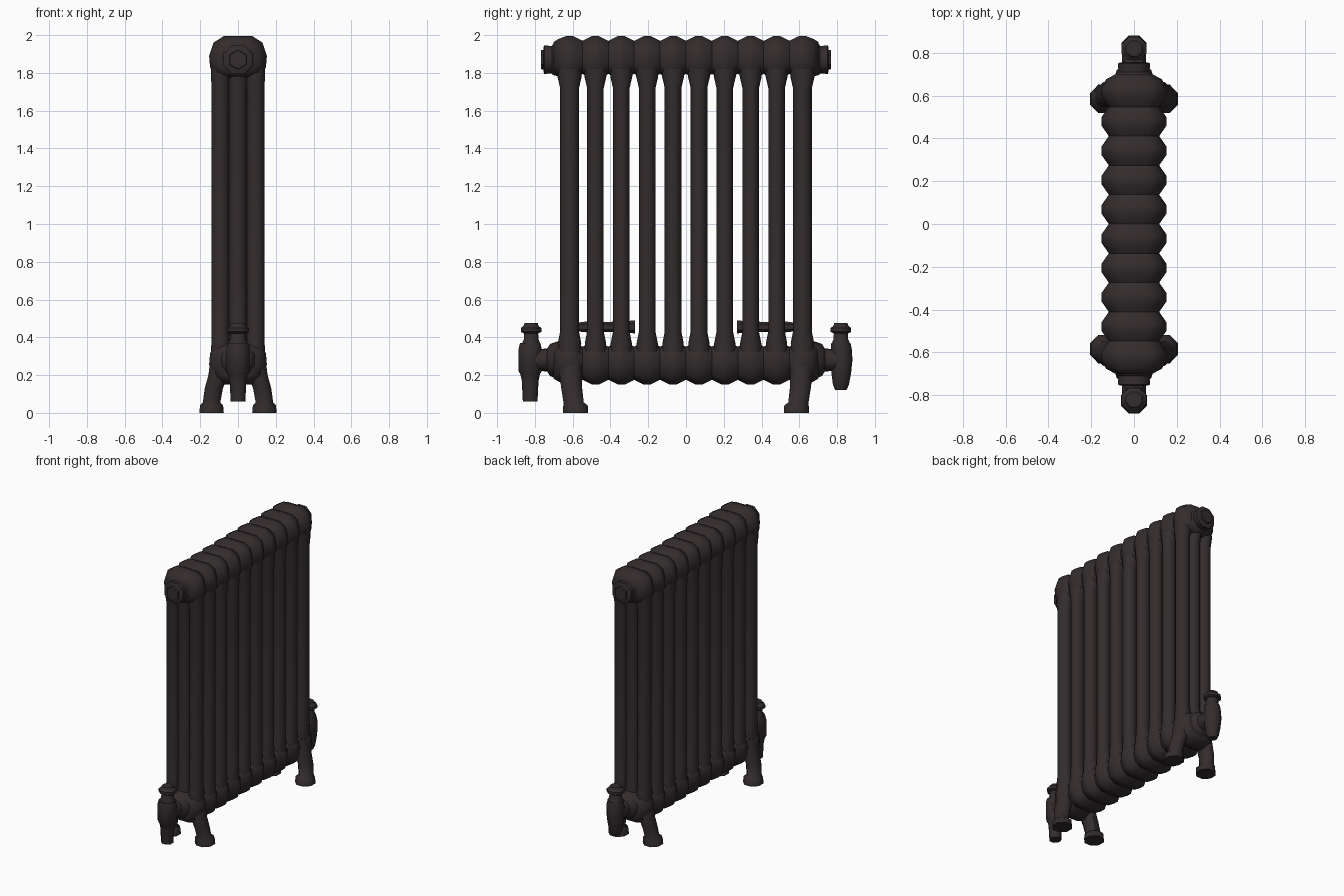
import bpy, bmesh, math

cube = bpy.data.objects.get("Cube")
if cube:
    bpy.data.objects.remove(cube, do_unlink=True)

iron = bpy.data.materials.new("dark cast iron")
iron.use_nodes = True
iron.diffuse_color = (0.033, 0.025, 0.026, 1)
iron.node_tree.nodes["Principled BSDF"].inputs["Base Color"].default_value = iron.diffuse_color


def loft(name, rings, angle=50):
    """Skin a list of equal-length point rings and cap both ends."""
    bm = bmesh.new()
    vs = [[bm.verts.new(p) for p in ring] for ring in rings]
    n = len(vs[0])
    for a, b in zip(vs, vs[1:]):
        for i in range(n):
            bm.faces.new((a[i], a[(i + 1) % n], b[(i + 1) % n], b[i]))
    bm.faces.new(vs[0])
    bm.faces.new(vs[-1])
    bmesh.ops.recalc_face_normals(bm, faces=bm.faces)
    mesh = bpy.data.meshes.new(name)
    bm.to_mesh(mesh)
    bm.free()
    mesh.materials.append(iron)
    obj = bpy.data.objects.new(name, mesh)
    bpy.context.collection.objects.link(obj)
    bpy.ops.object.select_all(action='DESELECT')
    obj.select_set(True)
    bpy.context.view_layer.objects.active = obj
    bpy.ops.object.shade_smooth_by_angle(angle=math.radians(angle))
    return obj


def circle(n):
    return [(math.cos(2 * math.pi * (i + 0.5) / n), math.sin(2 * math.pi * (i + 0.5) / n)) for i in range(n)]


def upright(name, stations, n=8):
    """Stations are (x, y, z, x radius, y radius)."""
    return loft(name, [[(x + rx * c, y + ry * s, z) for c, s in circle(n)]
                       for x, y, z, rx, ry in stations])


def along_y(name, z, stations, n=8, x=0):
    """Stations are (y, radius)."""
    return loft(name, [[(x + r * c, y, z + r * s) for c, s in circle(n)] for y, r in stations])


COUNT, PITCH = 10, 0.137
centres = [(i - (COUNT - 1) / 2) * PITCH for i in range(COUNT)]
arch = [(0.075, 0.115), (0.13, 0.08), (0.153, 0.01), (0.148, -0.05), (0.125, -0.09), (0.06, -0.11)]
outline = arch + [(-x, z) for x, z in reversed(arch)]


# Continuous ribbed headers, widest at each section
def header(name, z, flip):
    def ring(y, sx, sz):
        return [(x * sx, y, z + flip * h * sz) for x, h in outline]
    first, last = centres[0], centres[-1]
    rings = [ring(first - 0.085, 0.55, 0.72), ring(first - 0.06, 0.85, 0.86)]
    for y in centres:
        rings += [ring(y - 0.018, 1, 1), ring(y + 0.018, 1, 1)]
        if y != last:
            rings.append(ring(y + PITCH / 2, 0.77, 0.78))
    rings += [ring(last + 0.06, 0.85, 0.86), ring(last + 0.085, 0.55, 0.72)]
    loft(name, rings)


header("top_header", 1.88, 1)
header("bottom_header", 0.265, -1)

# Three upright columns per section, flaring into the headers
for i, y in enumerate(centres):
    end = i in (0, COUNT - 1)
    r = 0.05 if end else 0.044
    for side, label in ((-1, "right"), (0, "middle"), (1, "left")):
        x = side * 0.093
        upright(f"{label}_column_{i + 1}", [
            (x, y, 0.27, 0.052, 0.06), (x, y, 0.37, 0.051, r + 0.012),
            (x, y, 0.43, 0.05, r), (x, y, 1.72, 0.05, r),
            (x, y, 1.78, 0.052, r + 0.014), (x, y, 1.88, 0.052, 0.06)], 10)

# Feet under the two end sections
for fy, end in ((-1, "front"), (1, "back")):
    y = fy * 0.61
    for side, label in ((-1, "right"), (1, "left")):
        upright(f"{end}_{label}_foot", [
            (side * x, y - fy * d, z, rx, ry) for x, d, z, rx, ry in (
                (0.14, 0.025, 0, 0.07, 0.072), (0.14, 0.025, 0.04, 0.066, 0.07),
                (0.14, 0.015, 0.055, 0.05, 0.058), (0.128, 0.005, 0.13, 0.052, 0.06),
                (0.105, 0, 0.2, 0.056, 0.064), (0.09, 0, 0.32, 0.056, 0.062))])

    # Round end boss with a hexagonal plug
    along_y(f"{end}_top_boss", 1.87, [(fy * 0.66, 0.1), (fy * 0.705, 0.088),
                                     (fy * 0.71, 0.078), (fy * 0.75, 0.082), (fy * 0.755, 0.07)], 8)
    along_y(f"{end}_top_plug", 1.87, [(fy * 0.74, 0.055), (fy * 0.768, 0.05)], 6)

    # Pipe from the lower header to the valve
    along_y(f"{end}_valve_pipe", 0.28, [(fy * 0.66, 0.105), (fy * 0.72, 0.085),
                                       (fy * 0.735, 0.06), (fy * 0.82, 0.058)], 10)

    # Valve neck and turning cap
    y = fy * 0.82
    upright(f"{end}_valve_neck", [(0, y, 0.36, 0.058, 0.056), (0, y, 0.39, 0.045, 0.042),
                                  (0, y, 0.43, 0.043, 0.04)])
    upright(f"{end}_valve_cap", [(0, y, 0.42, 0.045, 0.042), (0, y, 0.43, 0.062, 0.059),
                                 (0, y, 0.45, 0.062, 0.059), (0, y, 0.46, 0.045, 0.043),
                                 (0, y, 0.475, 0.04, 0.038)])

    # Slim tie rod seen between the columns
    along_y(f"{end}_tie_rod", 0.455, [(fy * 0.6, 0.02), (fy * 0.5, 0.032),
                                     (fy * 0.42, 0.026), (fy * 0.27, 0.034)], 6)

# The front valve has a straight tail, the back one a rounded bowl
upright("front_valve_body", [
    (0, -0.825, z, r, r) for z, r in ((0.06, 0.042), (0.17, 0.048), (0.205, 0.056),
                                      (0.22, 0.066), (0.34, 0.066), (0.37, 0.058))])
upright("back_valve_body", [
    (0, y, z, r, r) for y, z, r in ((0.82, 0.12, 0.032), (0.82, 0.15, 0.046), (0.822, 0.21, 0.056),
                                    (0.824, 0.28, 0.062), (0.822, 0.34, 0.06), (0.82, 0.37, 0.055))])
